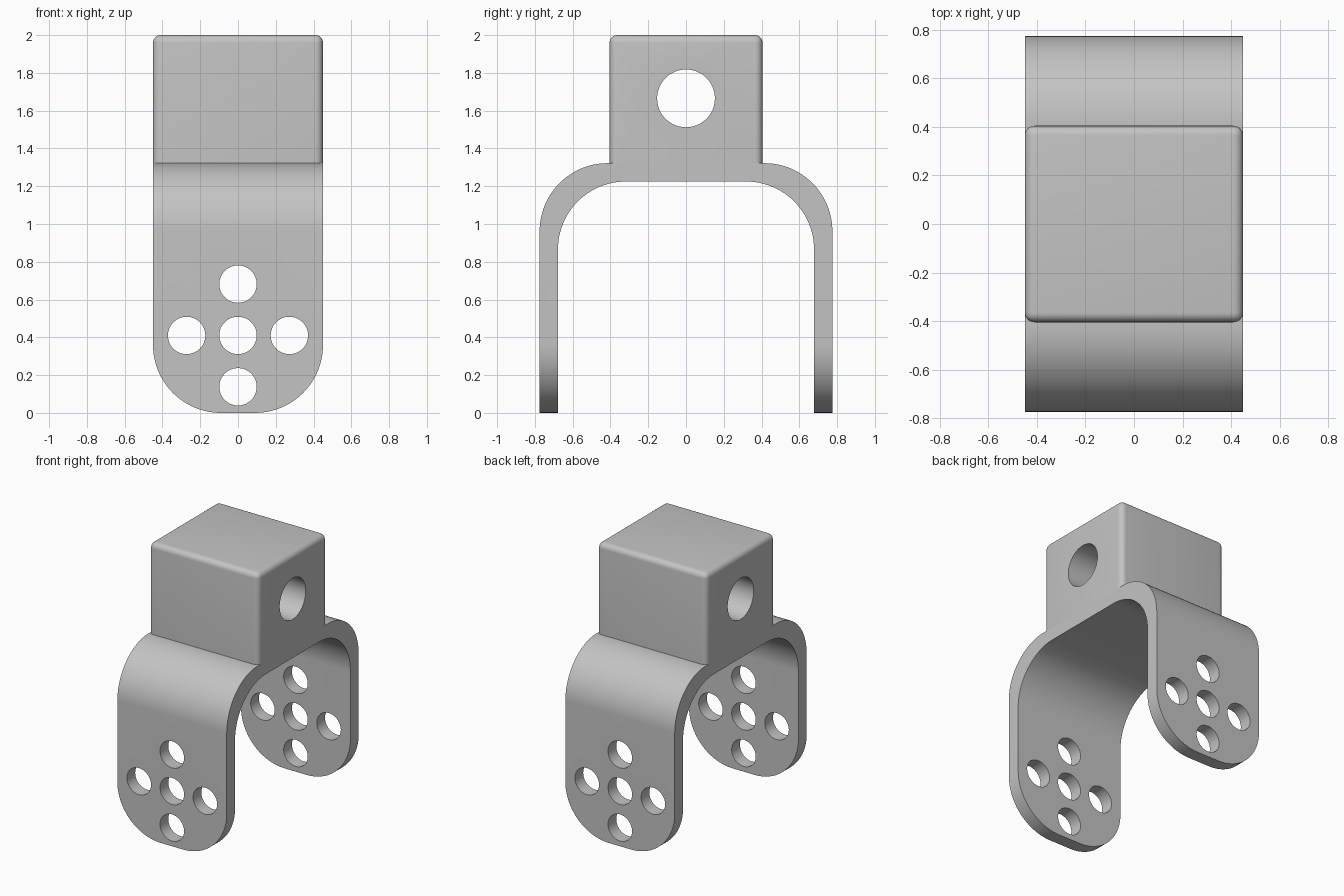
import bpy, bmesh, math
from mathutils import Matrix, Vector

cube = bpy.data.objects.get("Cube")
if cube:
    bpy.data.objects.remove(cube, do_unlink=True)

# One plain grey for the whole part
grey = bpy.data.materials.new("plain grey")
grey.use_nodes = True
grey.diffuse_color = (0.55, 0.55, 0.55, 1)
grey.node_tree.nodes["Principled BSDF"].inputs["Base Color"].default_value = (0.55, 0.55, 0.55, 1)

HALF_W, LEG_Y, THICK, TOP_Z, BEND = 0.45, 0.775, 0.097, 1.322, 0.36


def finish(name, bm):
    bmesh.ops.recalc_face_normals(bm, faces=bm.faces)
    mesh = bpy.data.meshes.new(name)
    bm.to_mesh(mesh)
    bm.free()
    mesh.materials.append(grey)
    obj = bpy.data.objects.new(name, mesh)
    bpy.context.collection.objects.link(obj)
    return obj


def arc(cu, cz, r, start, end, steps=24):
    angles = [math.radians(start + (end - start) * i / steps) for i in range(steps + 1)]
    return [(cu + r * math.cos(a), cz + r * math.sin(a)) for a in angles]


def mirrored(half):
    return half + [(-u, z) for u, z in reversed(half)]


def prism(name, points, axis, half):
    """Extrude a (u, z) outline both ways along the x or y axis."""
    bm = bmesh.new()
    place = (lambda u, z: (-half, u, z)) if axis == "x" else (lambda u, z: (u, -half, z))
    face = bm.faces.new([bm.verts.new(place(u, z)) for u, z in points])
    ext = bmesh.ops.extrude_face_region(bm, geom=[face])["geom"]
    shift = Vector((2 * half, 0, 0)) if axis == "x" else Vector((0, 2 * half, 0))
    bmesh.ops.translate(bm, vec=shift, verts=[v for v in ext if isinstance(v, bmesh.types.BMVert)])
    return finish(name, bm)


def drills(name, centres, radius, axis):
    """Row of cylinders used to cut through-holes."""
    bm = bmesh.new()
    turn = Matrix.Rotation(math.pi / 2, 4, "Y" if axis == "x" else "X")
    for u, z in centres:
        spot = Vector((0, u, z) if axis == "x" else (u, 0, z))
        bmesh.ops.create_cone(bm, cap_ends=True, segments=48, radius1=radius, radius2=radius,
                              depth=2.4, matrix=Matrix.Translation(spot) @ turn)
    return finish(name, bm)


def cut(obj, cutter, operation="DIFFERENCE"):
    mod = obj.modifiers.new("cut", "BOOLEAN")
    mod.operation, mod.solver, mod.object = operation, "EXACT", cutter
    cutter.hide_render = True


def bake(obj, cutters):
    """Apply the modifiers, drop the cutters and smooth the curved faces."""
    bpy.context.view_layer.update()
    deps = bpy.context.evaluated_depsgraph_get()
    mesh = bpy.data.meshes.new_from_object(obj.evaluated_get(deps))
    obj.modifiers.clear()
    obj.data = mesh
    for c in cutters:
        bpy.data.objects.remove(c, do_unlink=True)
    bpy.ops.object.select_all(action="DESELECT")
    obj.select_set(True)
    bpy.context.view_layer.objects.active = obj
    bpy.ops.object.shade_smooth_by_angle(angle=math.radians(30))


# Bent strap: an arch profile trimmed by a round-cornered front outline
inner_y, inner_z = LEG_Y - THICK, TOP_Z - THICK
outer = mirrored([(LEG_Y, 0)] + arc(LEG_Y - BEND, TOP_Z - BEND, BEND, 0, 90))
inner = mirrored([(inner_y, 0)] + arc(inner_y - BEND, inner_z - BEND, BEND, 0, 90))
bracket = prism("bracket", outer + inner[::-1], "x", HALF_W + 0.05)
outline = prism("outline_cutter",
                mirrored(arc(HALF_W - BEND, BEND, BEND, -90, 0) + [(HALF_W, 1.5)]), "y", 1)

# Cross of five holes through both legs
STEP, MID = 0.272, 0.41
holes = drills("leg_hole_cutter",
               [(0, MID), (STEP, MID), (-STEP, MID), (0, MID + STEP), (0, MID - STEP)], 0.099, "y")
cut(bracket, outline, "INTERSECT")
cut(bracket, holes)
bake(bracket, [outline, holes])

# Block on top, rounded on all but its bottom edges, with a cross hole
bm = bmesh.new()
bmesh.ops.create_cube(bm, size=1)
bmesh.ops.scale(bm, vec=(2 * HALF_W, 0.81, 2 - TOP_Z), verts=bm.verts)
bmesh.ops.translate(bm, vec=(0, 0, (2 + TOP_Z) / 2), verts=bm.verts)
edges = [e for e in bm.edges if max(v.co.z for v in e.verts) > 1.9]
bmesh.ops.bevel(bm, geom=edges, offset=0.04, segments=6, profile=0.5, affect="EDGES")
block = finish("mounting_block", bm)
bore = drills("bore_cutter", [(0, 1.665)], 0.153, "x")
cut(block, bore)
bake(block, [bore])
